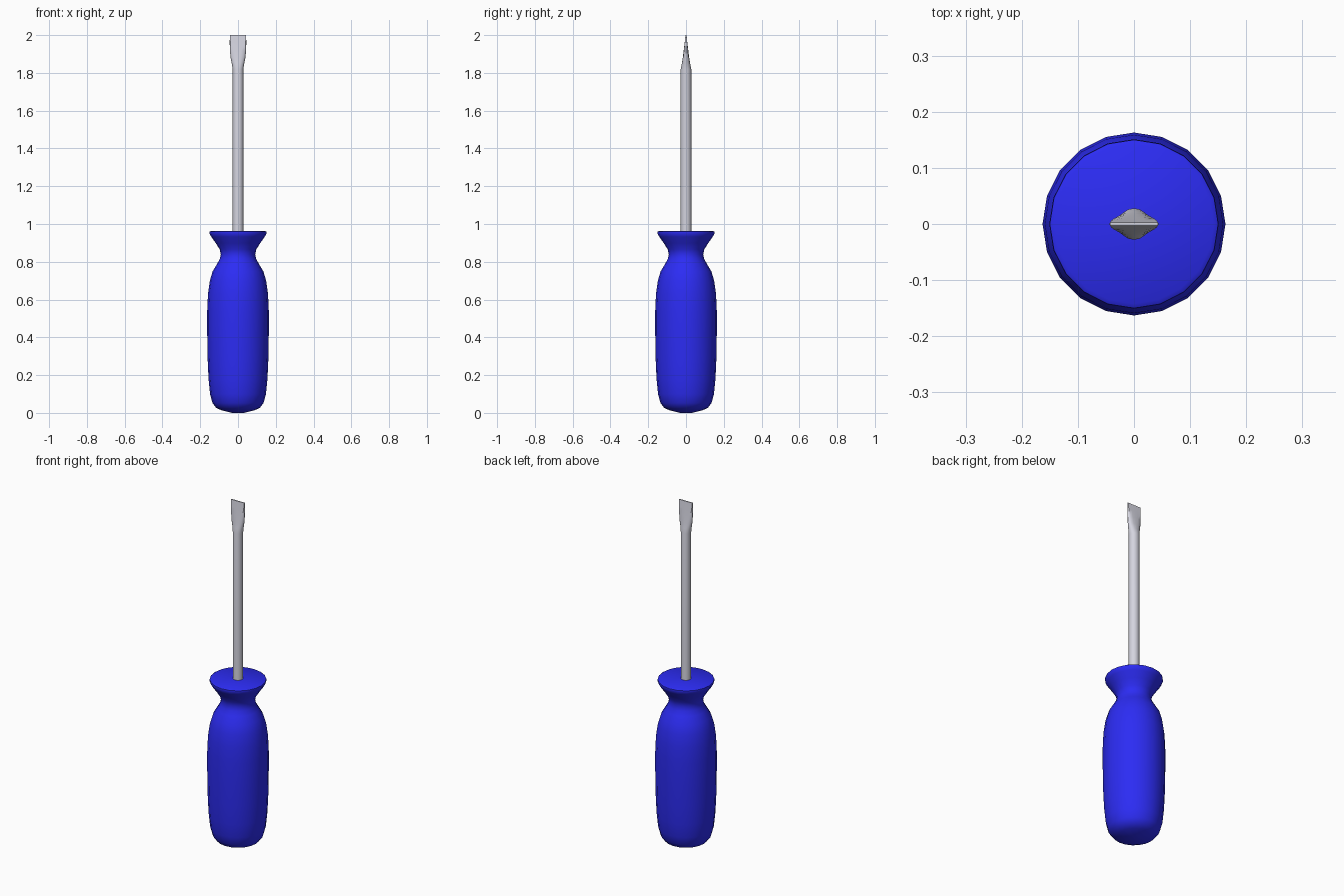
import bpy, bmesh
from math import cos, sin, pi, radians

if "Cube" in bpy.data.objects:
    bpy.data.objects.remove(bpy.data.objects["Cube"])


def loft(name, rings, color, n):
    """Skin closed rings (half width x, half depth y, z, squareness) with capped ends."""
    bm = bmesh.new()
    loops = []
    for hx, hy, z, sq in rings:
        loop = []
        for i in range(n):
            a = 2 * pi * i / n
            c, s = cos(a), sin(a)
            m = 1 + sq * (1 / max(abs(c), abs(s)) - 1)   # blend circle to box
            loop.append(bm.verts.new((hx * c * m, hy * s * m, z)))
        loops.append(loop)
    for lo, hi in zip(loops, loops[1:]):
        for i in range(n):
            j = (i + 1) % n
            bm.faces.new((lo[i], lo[j], hi[j], hi[i]))
    bm.faces.new(loops[0][::-1])
    bm.faces.new(loops[-1])
    me = bpy.data.meshes.new(name)
    bm.to_mesh(me)
    bm.free()
    ob = bpy.data.objects.new(name, me)
    bpy.context.collection.objects.link(ob)
    mat = bpy.data.materials.new(name + "_colour")
    mat.diffuse_color = color
    mat.use_nodes = True
    mat.node_tree.nodes["Principled BSDF"].inputs["Base Color"].default_value = mat.diffuse_color
    me.materials.append(mat)
    bpy.ops.object.select_all(action='DESELECT')
    ob.select_set(True)
    bpy.context.view_layer.objects.active = ob
    bpy.ops.object.shade_smooth_by_angle(angle=radians(40))
    return ob


# Handle: turned grip with a pinched neck and flared collar
profile = [(0.03, 0.0), (0.085, 0.013), (0.115, 0.026), (0.135, 0.052),
           (0.148, 0.10), (0.156, 0.18), (0.161, 0.29), (0.163, 0.42),
           (0.163, 0.54), (0.159, 0.63), (0.149, 0.70), (0.134, 0.75),
           (0.110, 0.79), (0.096, 0.815), (0.091, 0.84), (0.097, 0.866),
           (0.118, 0.899), (0.141, 0.932), (0.151, 0.949), (0.150, 0.959),
           (0.142, 0.964)]
loft("handle", [(r, r, z, 0) for r, z in profile], (0.025, 0.025, 0.9, 1), 20)

# Shaft: round rod flattening into a flared blade tip
loft("shaft_and_blade", [
    (0.028, 0.028, 0.90, 0), (0.028, 0.028, 1.82, 0),
    (0.033, 0.022, 1.85, 0.1), (0.039, 0.017, 1.88, 0.2),
    (0.043, 0.012, 1.92, 0.4), (0.044, 0.007, 1.96, 0.7),
    (0.043, 0.003, 2.0, 1)], (0.66, 0.66, 0.74, 1), 16)
